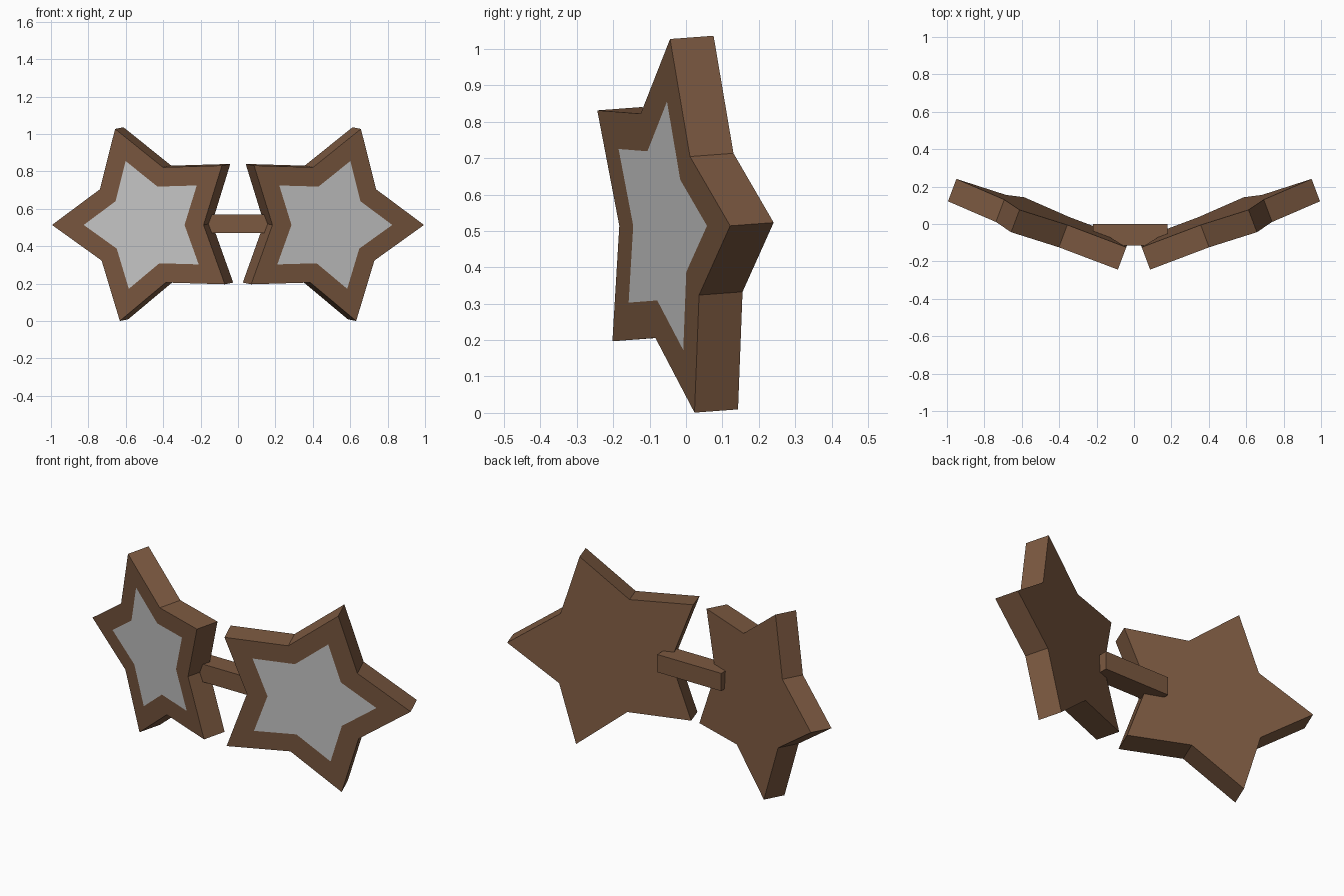
import bpy, bmesh
from math import sin, cos, pi, radians
from mathutils import Matrix, Vector

if "Cube" in bpy.data.objects:
    bpy.data.objects.remove(bpy.data.objects["Cube"])

R_OUT, R_LENS, NOTCH, DEPTH = 0.541, 0.36, 0.6, 0.128

brown = bpy.data.materials.new("brown_frame")
brown.diffuse_color = (0.2, 0.1, 0.052, 1)
brown.use_nodes = True
brown.node_tree.nodes["Principled BSDF"].inputs["Base Color"].default_value = brown.diffuse_color

# pose of the right-hand star: angled outwards and leaning slightly forward
POSE = (Matrix.Translation((0.488, -0.069, 0.514))
        @ Matrix.Rotation(radians(20.6), 4, 'Z')
        @ Matrix.Rotation(radians(4), 4, 'X'))


def star(radius, y, side):
    """Ten points of a five-pointed star, posed and mirrored by side."""
    pts = []
    for i in range(10):
        r = radius * (NOTCH if i % 2 else 1)
        p = POSE @ Vector((r * cos(i * pi / 5), y, r * sin(i * pi / 5)))
        pts.append(Vector((p.x * side, p.y, p.z)))
    return pts


def finish(name, bm, mat=None):
    mesh = bpy.data.meshes.new(name)
    bm.to_mesh(mesh)
    bm.free()
    ob = bpy.data.objects.new(name, mesh)
    bpy.context.collection.objects.link(ob)
    if mat:
        mesh.materials.append(mat)
    return ob


for label, side in (("right", 1), ("left", -1)):
    # star frame: closed back, side walls, front rim around the lens
    bm = bmesh.new()
    back, front, inner = (
        [bm.verts.new(p) for p in star(r, y, side)]
        for r, y in ((R_OUT, DEPTH), (R_OUT, 0), (R_LENS, 0)))
    faces = [back[::-1]]
    for a, b in ((back, front), (front, inner)):
        for i in range(10):
            j = (i + 1) % 10
            faces.append([a[i], a[j], b[j], b[i]])
    for f in faces:
        bm.faces.new(f if side > 0 else f[::-1])
    finish(label + "_star_frame", bm, brown)

    # flush star-shaped lens
    bm = bmesh.new()
    pts = star(R_LENS, 0, side)
    bm.faces.new([bm.verts.new(p) for p in (pts if side > 0 else pts[::-1])])
    finish(label + "_lens", bm)

# nose bridge bar joining the two stars
bm = bmesh.new()
bmesh.ops.create_cube(bm, size=1, matrix=Matrix.Translation((-0.02, -0.0575, 0.52))
                      @ Matrix.Diagonal((0.40, 0.115, 0.10, 1)))
finish("nose_bridge", bm, brown)
